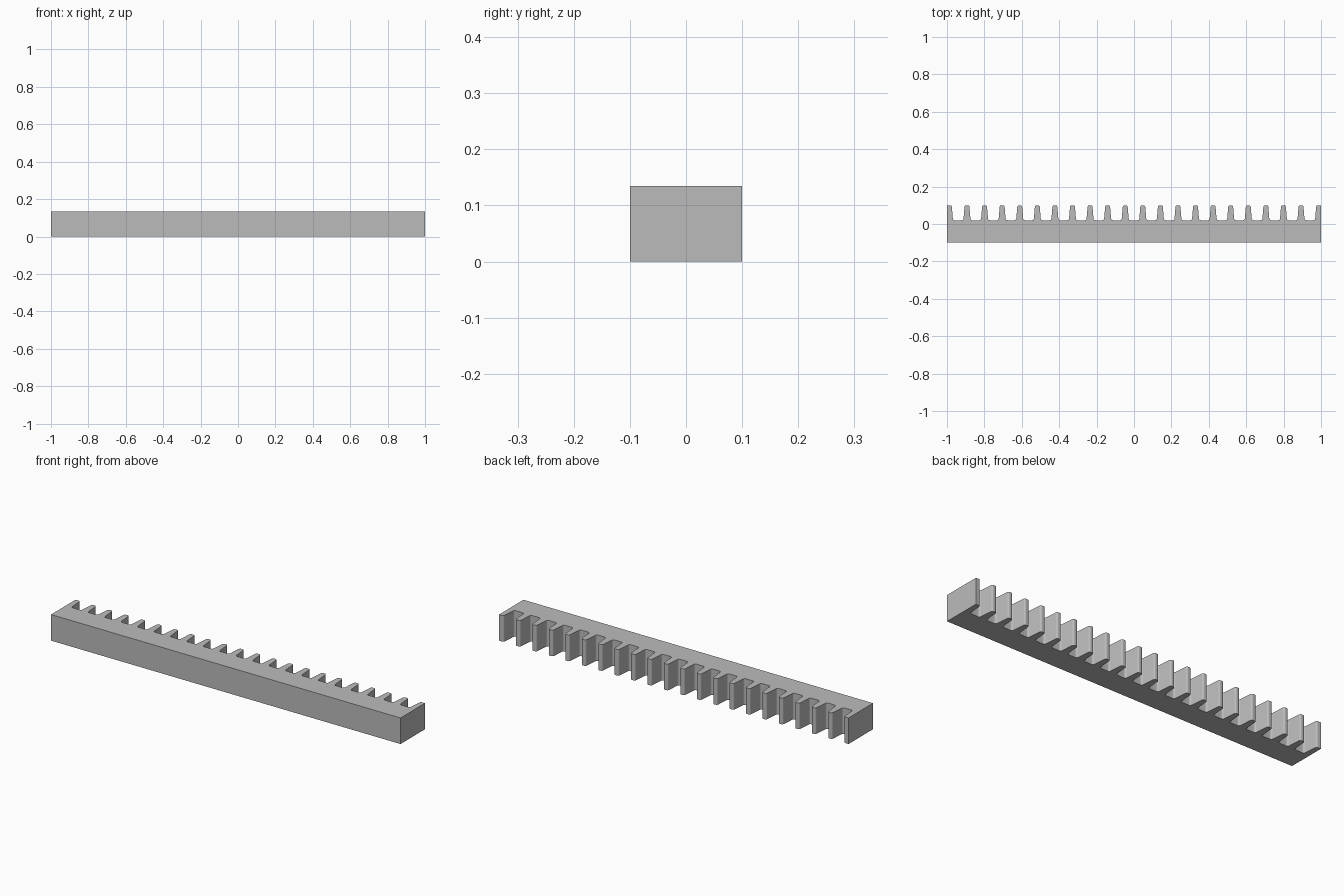
import bpy, bmesh, math
from mathutils import Vector

if "Cube" in bpy.data.objects:
    bpy.data.objects.remove(bpy.data.objects["Cube"])

LENGTH, DEPTH, HEIGHT = 2.0, 0.2, 0.135
PITCH, GAPS = 0.094, 21
TIP_Y, ROOT_Y = 0.1, 0.02
TIP_HALF, BASE_HALF = 0.0125, 0.0192


def fillet(before, corner, after, radius, steps=6):
    """Points of an arc rounding one corner."""
    p, c, q = Vector(before), Vector(corner), Vector(after)
    u, v = (p - c).normalized(), (q - c).normalized()
    half = u.angle(v) / 2
    centre = c + (u + v).normalized() * (radius / math.sin(half))
    start = c + u * (radius / math.tan(half)) - centre
    end = c + v * (radius / math.tan(half)) - centre
    sweep = math.pi - 2 * half
    return [centre + (start * math.sin(sweep * (1 - i / steps))
                      + end * math.sin(sweep * i / steps)) / math.sin(sweep)
            for i in range(steps + 1)]


# Right half of one tooth, tip to root
tip, base = (TIP_HALF, TIP_Y), (BASE_HALF, ROOT_Y)
half_tooth = (fillet((0, TIP_Y), tip, base, 0.009)
              + fillet(tip, base, (PITCH / 2, ROOT_Y), 0.010))

# Rack outline: back edge, then teeth; the end teeth are cut square
outline = [(-LENGTH / 2, -DEPTH / 2), (-LENGTH / 2, TIP_Y)]
for i in range(GAPS + 1):
    x = (i - GAPS / 2) * PITCH
    if i > 0:
        outline += [(x - p.x, p.y) for p in reversed(half_tooth)]
    if i < GAPS:
        outline += [(x + p.x, p.y) for p in half_tooth]
outline += [(LENGTH / 2, TIP_Y), (LENGTH / 2, -DEPTH / 2)]

# Extrude the outline upward
bm = bmesh.new()
face = bm.faces.new([bm.verts.new((x, y, 0)) for x, y in outline])
grown = bmesh.ops.extrude_face_region(bm, geom=[face], use_keep_orig=True)
bmesh.ops.translate(bm, vec=(0, 0, HEIGHT),
                    verts=[g for g in grown["geom"] if isinstance(g, bmesh.types.BMVert)])
bmesh.ops.recalc_face_normals(bm, faces=bm.faces)
mesh = bpy.data.meshes.new("gear_rack")
bm.to_mesh(mesh)
bm.free()

rack = bpy.data.objects.new("gear_rack", mesh)
bpy.context.collection.objects.link(rack)
steel = bpy.data.materials.new("grey_steel")
steel.diffuse_color = (0.5, 0.5, 0.5, 1)
steel.use_nodes = True
steel.node_tree.nodes["Principled BSDF"].inputs["Base Color"].default_value = steel.diffuse_color
mesh.materials.append(steel)

# Smooth rounded tips and roots, sharp edges elsewhere
bpy.context.view_layer.objects.active = rack
rack.select_set(True)
bpy.ops.object.shade_smooth_by_angle(angle=math.radians(30))
